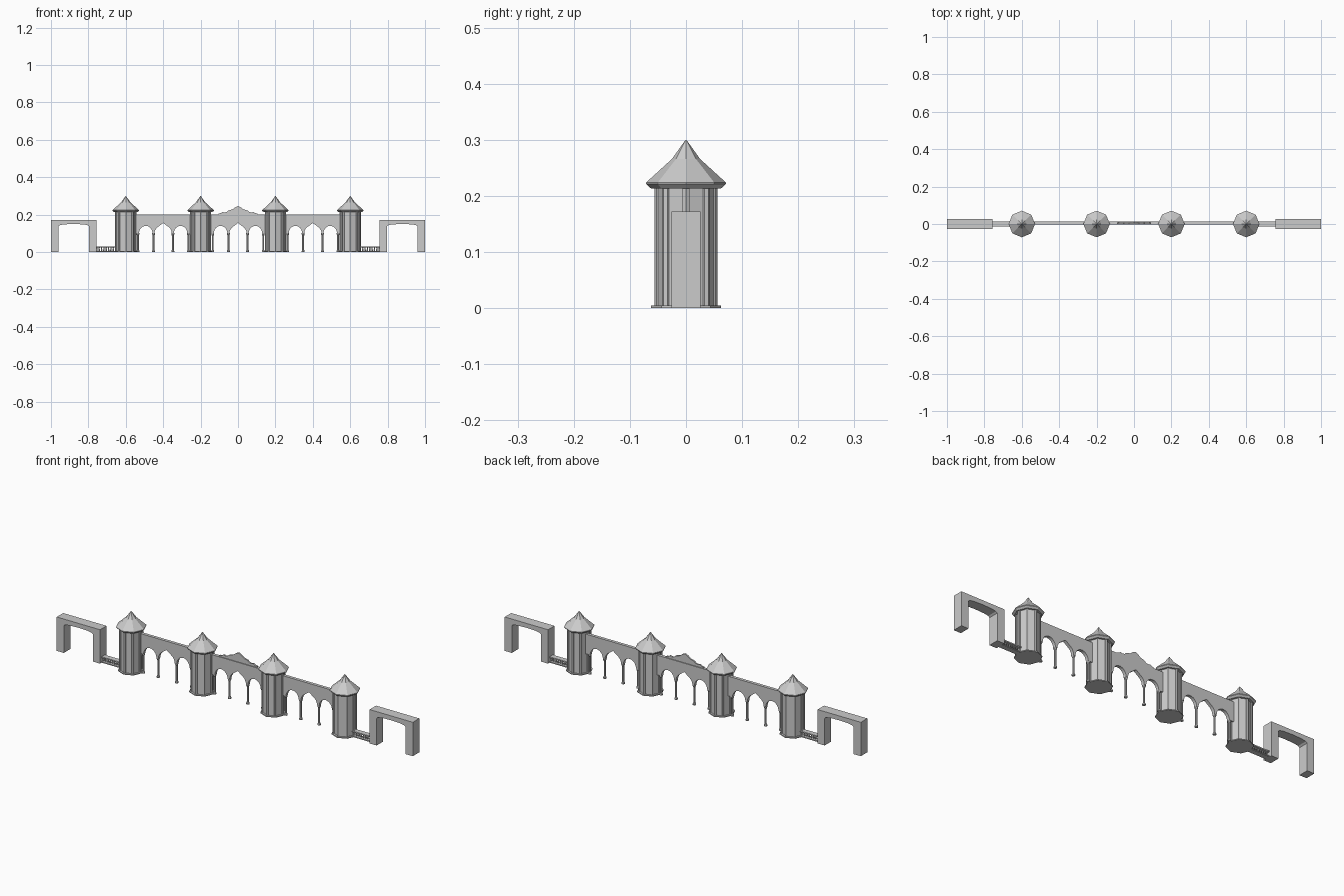
import bpy, bmesh, math
from mathutils import Vector

if "Cube" in bpy.data.objects:
    bpy.data.objects.remove(bpy.data.objects["Cube"])


def finish(bm, name):
    bmesh.ops.recalc_face_normals(bm, faces=bm.faces[:])
    me = bpy.data.meshes.new(name)
    bm.to_mesh(me)
    bm.free()
    ob = bpy.data.objects.new(name, me)
    bpy.context.collection.objects.link(ob)
    return ob


def extrude_xz(name, pts, y0, y1):
    """Closed x-z outline extruded along y."""
    bm = bmesh.new()
    face = bm.faces.new([bm.verts.new((x, y0, z)) for x, z in pts])
    new = bmesh.ops.extrude_face_region(bm, geom=[face])["geom"]
    bmesh.ops.translate(bm, vec=(0, y1 - y0, 0),
                        verts=[v for v in new if isinstance(v, bmesh.types.BMVert)])
    return finish(bm, name)


def lathe(bm, profile, cx, cy, n, phase=0.0):
    """Add a capped n-sided stack of rings (radius, z)."""
    rings = [[bm.verts.new((cx + r * math.cos(phase + 2 * math.pi * i / n),
                            cy + r * math.sin(phase + 2 * math.pi * i / n), z))
              for i in range(n)] for r, z in profile]
    for a, b in zip(rings, rings[1:]):
        for i in range(n):
            j = (i + 1) % n
            bm.faces.new((a[i], a[j], b[j], b[i]))
    bm.faces.new(rings[0][::-1])
    bm.faces.new(rings[-1])


def add_box(bm, x0, x1, y0, y1, z0, z1):
    vs = bmesh.ops.create_cube(bm, size=1)["verts"]
    for v in vs:
        v.co = Vector(((x0 + x1) / 2 + v.co.x * (x1 - x0),
                       (y0 + y1) / 2 + v.co.y * (y1 - y0),
                       (z0 + z1) / 2 + v.co.z * (z1 - z0)))


def arch(cx, half, spring, rise, point=0.0, n=12):
    """Arch curve from left to right, with an optional raised point."""
    out = []
    for i in range(n + 1):
        a = math.pi * (1 - i / n)
        tip = point * max(0, 1 - abs(math.cos(a)) / 0.5) ** 1.3
        out.append((cx + half * math.cos(a), spring + rise * math.sin(a) + tip))
    return out


WALL_Y0, WALL_Y1 = -0.002, 0.014
WALL_YC = (WALL_Y0 + WALL_Y1) / 2

# Octagonal towers with corner shafts and pointed roofs
for k, tx in enumerate((-0.6, -0.2, 0.2, 0.6)):
    bm = bmesh.new()
    lathe(bm, [(0.062, 0), (0.062, 0.005), (0.052, 0.005), (0.052, 0.216)], tx, 0, 8)
    for i in range(8):
        a = i * math.pi / 4
        lathe(bm, [(0.007, 0.004), (0.007, 0.216)],
              tx + 0.0495 * math.cos(a), 0.0495 * math.sin(a), 6, a)
    finish(bm, f"tower_{k + 1}")
    bm = bmesh.new()
    lathe(bm, [(0.062, 0.213), (0.071, 0.221), (0.071, 0.224),
               (0.025, 0.266), (0.0008, 0.3)], tx, 0, 8)
    finish(bm, f"tower_roof_{k + 1}")

# Arcade walls between towers: three arches on slim columns
for k, cx in enumerate((-0.4, 0.0, 0.4)):
    pts = [(cx - 0.16, 0.2), (cx - 0.16, 0.1)]
    pts += arch(cx - 0.093, 0.036, 0.1, 0.04)
    pts += arch(cx, 0.046, 0.1, 0.044, 0.011, 16)
    pts += arch(cx + 0.093, 0.036, 0.1, 0.04)
    pts += [(cx + 0.16, 0.1), (cx + 0.16, 0.2)]
    extrude_xz(f"arcade_wall_{k + 1}", pts, WALL_Y0, WALL_Y1)
    bm = bmesh.new()
    for dx in (-0.135, -0.0515, 0.0515, 0.135):
        lathe(bm, [(0.008, 0), (0.008, 0.006), (0.005, 0.012), (0.005, 0.088),
                   (0.008, 0.095), (0.008, 0.101)], cx + dx, WALL_YC, 8)
    finish(bm, f"arcade_columns_{k + 1}")

# Curved crest above the middle bay
half = [(0.105, 0.198), (0.105, 0.206), (0.092, 0.208), (0.084, 0.215), (0.074, 0.211),
        (0.06, 0.214), (0.052, 0.222), (0.03, 0.228), (0.014, 0.24)]
extrude_xz("crest", half + [(0, 0.246)] + [(-x, z) for x, z in half[::-1]],
           WALL_YC - 0.004, WALL_YC + 0.004)

# Side gateways and low railings on both ends
for s, side in ((-1, "left"), (1, "right")):
    opening = [(-0.96, 0), (-0.96, 0.138), (-0.952, 0.144), (-0.93, 0.148), (-0.88, 0.15),
               (-0.827, 0.148), (-0.805, 0.144), (-0.797, 0.138), (-0.797, 0)]
    pts = [(-1, 0)] + opening + [(-0.757, 0), (-0.757, 0.172), (-1, 0.172)]
    extrude_xz(f"{side}_gateway", [(-s * x, z) for x, z in pts], -0.026, 0.026)

    bm = bmesh.new()
    xa, xb = sorted((s * 0.65, s * 0.76))
    add_box(bm, xa, xb, -0.013, 0.013, 0, 0.005)
    add_box(bm, xa, xb, -0.013, 0.013, 0.024, 0.03)
    for i in range(8):
        x = s * (0.667 + i * 0.0125)
        lathe(bm, [(0.003, 0.004), (0.0045, 0.011), (0.0025, 0.018), (0.0035, 0.025)],
              x, 0, 6)
    finish(bm, f"{side}_railing")
